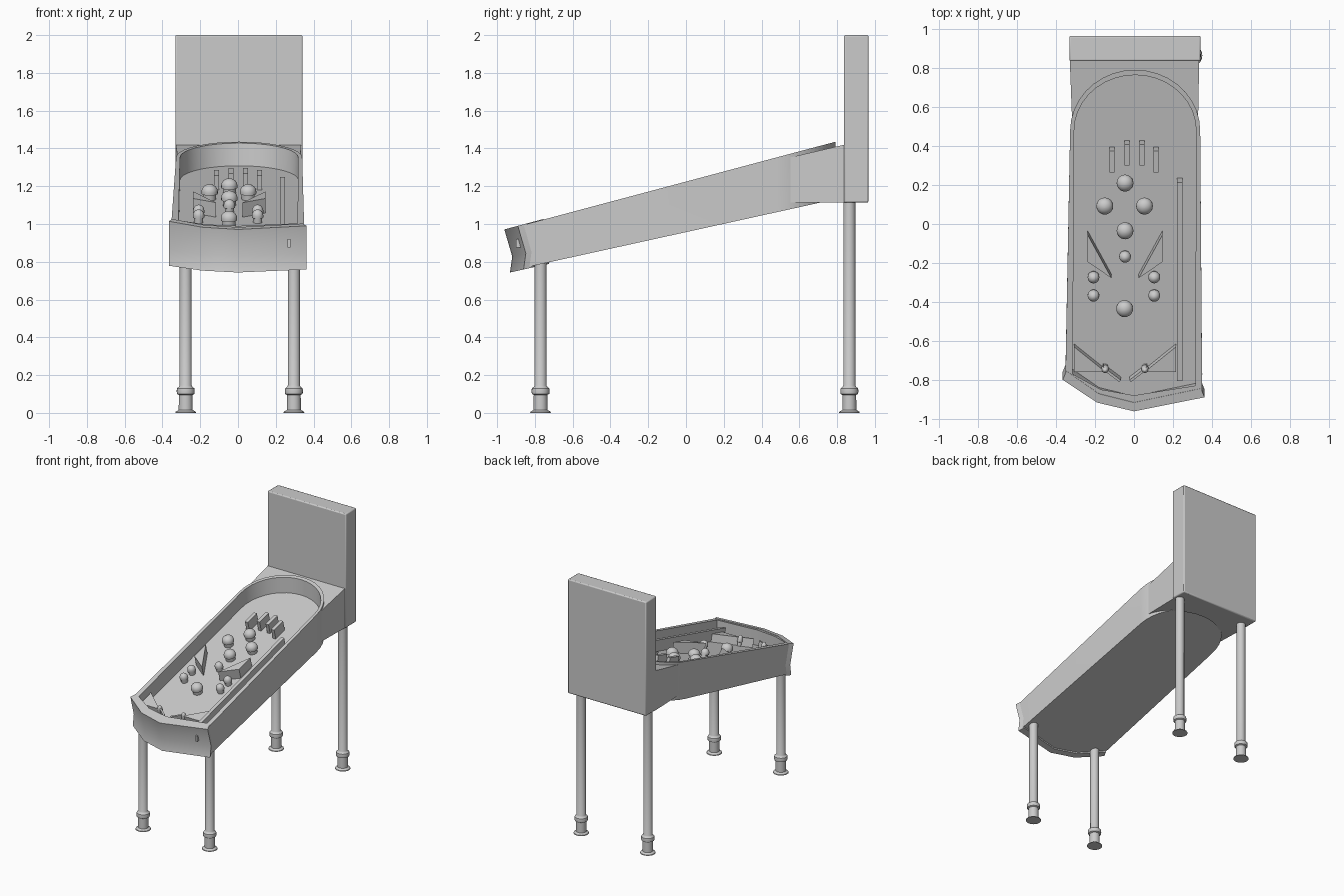
import bpy, bmesh, math
from mathutils import Matrix, Vector

cube = bpy.data.objects.get("Cube")
if cube:
    bpy.data.objects.remove(cube)

grey = bpy.data.materials.new("plain grey")
grey.use_nodes = True
COLOUR = (0.6, 0.6, 0.6, 1)
grey.diffuse_color = COLOUR
grey.node_tree.nodes["Principled BSDF"].inputs["Base Color"].default_value = COLOUR

SLOPE = 0.2665


def rim_z(y):
    return 1.2245 + SLOPE * y


def floor_z(y):
    return rim_z(y) - 0.12


def base_z(y):
    return 0.957 + 0.22 * y


def loft(name, rings, bevel=0):
    """Join closed rings of equal length and cap both ends."""
    bm = bmesh.new()
    loops = [[bm.verts.new(p) for p in ring] for ring in rings]
    for a, b in zip(loops, loops[1:]):
        for i in range(len(a)):
            j = (i + 1) % len(a)
            bm.faces.new((a[i], a[j], b[j], b[i]))
    bm.faces.new(loops[0][::-1])
    bm.faces.new(loops[-1])
    bmesh.ops.recalc_face_normals(bm, faces=bm.faces)
    me = bpy.data.meshes.new(name)
    bm.to_mesh(me)
    bm.free()
    me.shade_smooth()
    me.set_sharp_from_angle(angle=math.radians(32))
    me.materials.append(grey)
    ob = bpy.data.objects.new(name, me)
    bpy.context.collection.objects.link(ob)
    if bevel:
        mod = ob.modifiers.new("soft_edges", "BEVEL")
        mod.width, mod.segments = bevel, 2
    return ob


def lathe(name, profile, matrix, sides=20):
    """Turn a (radius, height) profile about the local z axis."""
    turn = [2 * math.pi * i / sides for i in range(sides)]
    return loft(name, [[matrix @ Vector((r * math.cos(a), r * math.sin(a), h)) for a in turn]
                       for r, h in profile])


def on_table(x, y):
    """Frame standing square on the sloped playfield."""
    return Matrix.Translation((x, y, floor_z(y))) @ Matrix.Rotation(math.atan(SLOPE), 4, "X")


def table_prism(name, outline, height):
    up = Vector((0, -SLOPE, 1)).normalized()
    foot = [Vector((x, y + 0.015, floor_z(y + 0.015))) for x, y in outline]
    return loft(name, [[p - up * 0.01 for p in foot], [p + up * height for p in foot]])


def box(name, x0, x1, y0, y1, z0, z1, bevel=0):
    plan = [(x0, y0), (x1, y0), (x1, y1), (x0, y1)]
    return loft(name, [[(x, y, z) for x, y in plan] for z in (z0, z1)], bevel)


def arch(rx, ry, n=18):
    return [(0.006 + rx * math.cos(math.pi * i / n), 0.48 + ry * math.sin(math.pi * i / n))
            for i in range(n + 1)]


# Cabinet: open tray with a rounded back and a faceted front
front_out = [(-0.352, -0.78), (-0.185, -0.895), (0, -0.935), (0.35, -0.865)]
front_in = [(-0.315, -0.77), (-0.17, -0.85), (0, -0.88), (0.315, -0.83)]
outer = front_out + arch(0.334, 0.312)
inner = front_in + arch(0.313, 0.285)
under = [(x, y + 0.03) for x, y in front_out] + arch(0.334, 0.312)
loft("cabinet", [
    [(x, y, base_z(y)) for x, y in under],
    [(x, y, rim_z(y)) for x, y in outer],
    [(x, y, rim_z(y)) for x, y in inner],
    [(x, y, floor_z(y)) for x, y in inner]])

# Front panel wrapped round the nose
nose = [(-0.366, -0.80), (-0.19, -0.917), (0, -0.962), (0.362, -0.89)]
nose += [(x * 0.95, y + 0.045) for x, y in reversed(nose)]
low = [(x, y + 0.03, base_z(y) - 0.002) for x, y in nose]
mid = [(x, y + 0.042, base_z(y) + 0.083) for x, y in nose]
top = [(x, y, rim_z(y) + 0.003) for x, y in nose]
loft("front_panel", [low, mid, top])
box("plunger_slot", 0.263, 0.277, -0.9, -0.87, 0.875, 0.92)

# Neck that joins the tray to the back box
neck = arch(0.322, 0.298) + [(-0.33, 0.85), (0.335, 0.85)]
loft("neck", [[(x, y, 1.113) for x, y in neck],
              [(x, y, 1.42 + 0.233 * (y - 0.84)) for x, y in neck]])
box("back_box", -0.332, 0.342, 0.836, 0.966, 1.113, 2.0, 0.008)

# Legs with collar and flared foot
leg = [(0.055, 0), (0.053, 0.006), (0.037, 0.016), (0.036, 0.095), (0.046, 0.1),
       (0.048, 0.115), (0.046, 0.13), (0.036, 0.138), (0.032, 0.145)]
for side, x in (("right", -0.277), ("left", 0.296)):
    for end, y, z in (("front", -0.77, 0.82), ("rear", 0.865, 1.14)):
        lathe(f"{end}_{side}_leg", leg + [(0.032, z)], Matrix.Translation((x, y, 0)))


# Mushroom bumpers
def bumper(name, x, y, r, h):
    dome = [(r * math.cos(t), 0.55 * h + 0.45 * h * math.sin(t))
            for t in (0, 0.35, 0.7, 1.05, 1.35, 1.53)]
    lathe(name, [(0.8 * r, -0.01), (0.8 * r, 0.35 * h), (r, 0.38 * h)] + dome,
          on_table(x, y + 0.015))


for x, y in ((-0.046, 0.205), (-0.15, 0.087), (0.054, 0.087), (-0.046, -0.04), (-0.048, -0.44)):
    bumper("large_bumper", x, y, 0.043, 0.08)
bumper("small_bumper", -0.046, -0.174, 0.03, 0.07)
for x in (-0.208, 0.104):
    for y in (-0.28, -0.374):
        bumper("small_bumper", x, y, 0.03, 0.07)

# Top lane dividers and the long shooter lane wall
for x, y in ((-0.113, 0.27), (-0.036, 0.305), (0.04, 0.305), (0.113, 0.27)):
    table_prism("lane_divider",
                [(x - 0.013, y), (x + 0.013, y), (x + 0.013, y + 0.11), (x - 0.013, y + 0.11)], 0.08)
table_prism("shooter_lane_wall", [(0.222, -0.8), (0.248, -0.8), (0.248, 0.22), (0.222, 0.22)], 0.085)

# Slingshots, lower guides and flippers, mirrored about the play centre
for side, s in (("right", -1), ("left", 1)):
    def flip(points):
        return [(-0.046 + s * x, y) for x, y in points]
    table_prism(f"{side}_slingshot", flip([(0.192, -0.05), (0.192, -0.19), (0.07, -0.272)]), 0.08)
    table_prism(f"{side}_guide", flip([(0.262, -0.63), (0.262, -0.76), (0.1, -0.76)]), 0.06)
    table_prism(f"{side}_flipper",
                flip([(0.112, -0.732), (0.022, -0.8), (0.03, -0.81), (0.092, -0.763)]), 0.065)
    bumper(f"{side}_flipper_pivot", -0.046 + s * 0.102, -0.748, 0.019, 0.08)
